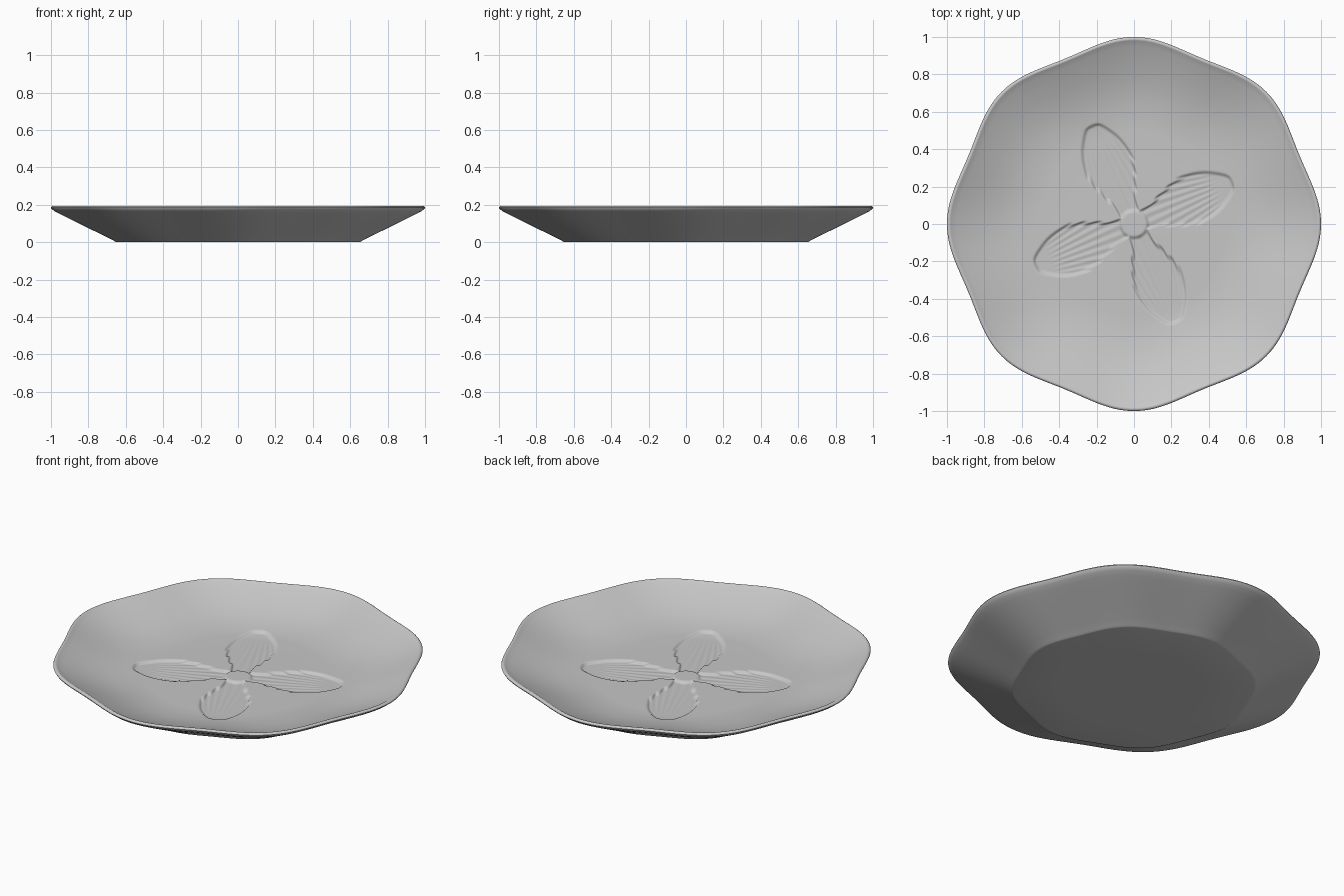
import bpy
import bmesh
from math import sin, cos, tau, radians, atan2, hypot, pi

cube = bpy.data.objects.get("Cube")
if cube:
    bpy.data.objects.remove(cube)

SEGMENTS = 480
LOBES = 8
HUB = 0.062
PETAL_ANGLE = radians(23)
# Half width of a petal along its length
PETAL = [(0.04, 0.055), (0.07, 0.057), (0.12, 0.068), (0.2, 0.102), (0.3, 0.135),
         (0.38, 0.137), (0.46, 0.115), (0.53, 0.075), (0.565, 0.045), (0.58, 0.015)]
# Inner bowl: radius and height
BOWL = [(0.0, 0.075), (0.5, 0.075), (0.6, 0.081), (0.7, 0.096), (0.8, 0.122),
        (0.9, 0.157), (0.975, 0.188)]
# Lip, outer wall and foot: radius and height
OUTSIDE = [(0.981, 0.192), (0.986, 0.194), (0.992, 0.193), (0.998, 0.189),
           (1.0, 0.184), (0.997, 0.178), (0.98, 0.165), (0.95, 0.149),
           (0.9, 0.124), (0.8, 0.075), (0.7, 0.026), (0.665, 0.008),
           (0.655, 0.002), (0.648, 0.0), (0.4, 0.0)]


def smooth(t):
    t = min(1, max(0, t))
    return t * t * (3 - 2 * t)


def interpolate(points, x):
    """Smooth curve through a list of points."""
    n = len(points) - 1
    for i in range(n):
        (x0, y0), (x1, y1) = points[i], points[i + 1]
        if x <= x1:
            def slope(k):
                a, b = points[max(k - 1, 0)], points[min(k + 1, n)]
                return (b[1] - a[1]) / (b[0] - a[0])
            h, t = x1 - x0, max(0, (x - x0) / (x1 - x0))
            # Cubic Hermite segment
            return (y0 + (y1 - y0) * smooth(t)
                    + h * t * (1 - t) * (slope(i) * (1 - t) - slope(i + 1) * t))
    return points[-1][1]


def engraving(x, y):
    """Depth of the four ribbed petals pressed into the floor around a hub."""
    radius = hypot(x, y)
    if not HUB < radius < 0.62:
        return 0
    quarter = pi / 2
    angle = (atan2(y, x) - PETAL_ANGLE + quarter / 2) % quarter - quarter / 2
    along, across = radius * cos(angle), radius * sin(angle)
    if along > PETAL[-1][0]:
        return 0
    # Ribs fan back from the tip and scallop the inner edges
    rib = cos(atan2(across, 0.85 - along) * 100)
    fade = smooth((0.52 - along) / 0.12)
    width = interpolate(PETAL, along) + 0.006 * rib * smooth((0.4 - along) / 0.1)
    inside = smooth((width - abs(across)) / 0.022)
    inside *= smooth((radius - HUB) / 0.022)
    inside *= smooth((PETAL[-1][0] - along) / 0.022)
    return inside * (0.012 + 0.0013 * rib * fade)


def lobed(angle, wave):
    return 1 - wave + wave * cos(LOBES * angle)


# Rings run from the floor centre, over the lip, to the underside
inner = [0.006 * i for i in range(1, 108)] + [0.65 + 0.025 * i for i in range(14)]
profile = [(r, interpolate(BOWL, r)) for r in inner] + OUTSIDE

bm = bmesh.new()
rings = []
for index, (radius, height) in enumerate(profile):
    ring = []
    on_floor = index < len(inner)
    # The floor is round, the foot nearly a plain octagon, the rim wavy
    if on_floor:
        wave = 0.021 * smooth((radius - 0.3) / 0.4)
    else:
        wave = 0.017 + 0.004 * smooth((radius - 0.65) / 0.35)
    for k in range(SEGMENTS):
        a = tau * k / SEGMENTS
        r = radius * lobed(a, wave)
        x, y = r * cos(a), r * sin(a)
        z = height - (engraving(x, y) if on_floor else 0)
        ring.append(bm.verts.new((x, y, z)))
    rings.append(ring)

for lower, upper in zip(rings, rings[1:]):
    for k in range(SEGMENTS):
        j = (k + 1) % SEGMENTS
        bm.faces.new((lower[k], upper[k], upper[j], lower[j]))

# Close the floor and the underside
for ring, height in ((rings[0], BOWL[0][1]), (rings[-1], 0)):
    centre = bm.verts.new((0, 0, height))
    for k in range(SEGMENTS):
        bm.faces.new((centre, ring[k], ring[(k + 1) % SEGMENTS]))
bmesh.ops.recalc_face_normals(bm, faces=bm.faces)

mesh = bpy.data.meshes.new("plate")
bm.to_mesh(mesh)
bm.free()
plate = bpy.data.objects.new("plate", mesh)
bpy.context.collection.objects.link(plate)

# Plain grey ceramic
grey = bpy.data.materials.new("grey ceramic")
grey.use_nodes = True
colour = (0.57, 0.57, 0.57, 1)
grey.diffuse_color = colour
grey.node_tree.nodes["Principled BSDF"].inputs["Base Color"].default_value = colour
mesh.materials.append(grey)

bpy.context.view_layer.objects.active = plate
plate.select_set(True)
bpy.ops.object.shade_smooth_by_angle(angle=radians(40))
